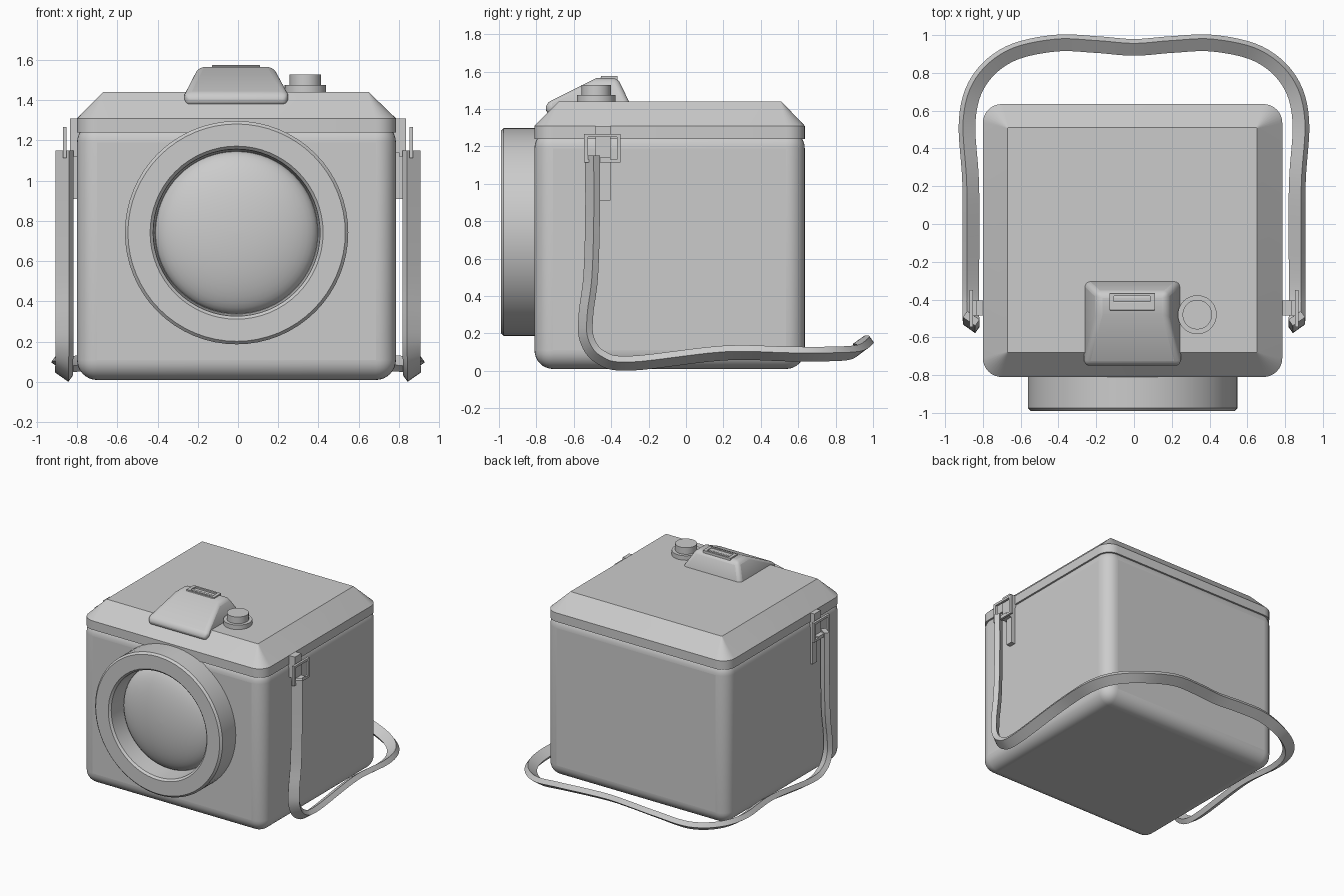
import bpy, bmesh
from math import pi, sin, cos, radians
from mathutils import Vector

cube = bpy.data.objects.get("Cube")
if cube:
    bpy.data.objects.remove(cube, do_unlink=True)

grey = bpy.data.materials.new("light grey")
grey.use_nodes = True
grey.diffuse_color = (0.6, 0.6, 0.6, 1)
grey.node_tree.nodes["Principled BSDF"].inputs["Base Color"].default_value = (0.6, 0.6, 0.6, 1)


def finish(name, bm, bevel=0, segments=3):
    bmesh.ops.recalc_face_normals(bm, faces=bm.faces)
    mesh = bpy.data.meshes.new(name)
    bm.to_mesh(mesh)
    bm.free()
    obj = bpy.data.objects.new(name, mesh)
    bpy.context.collection.objects.link(obj)
    mesh.materials.append(grey)
    if bevel:
        mod = obj.modifiers.new("bevel", "BEVEL")
        mod.width, mod.segments, mod.limit_method = bevel, segments, 'ANGLE'
    bpy.ops.object.select_all(action='DESELECT')
    obj.select_set(True)
    bpy.context.view_layer.objects.active = obj
    bpy.ops.object.shade_smooth_by_angle(angle=radians(32))
    return obj


def loft(name, rings, caps=True, bevel=0, segments=3):
    """Skin a list of closed rings of points."""
    bm = bmesh.new()
    rows = [[bm.verts.new(p) for p in ring] for ring in rings]
    for a, b in zip(rows, rows[1:]):
        for i in range(len(a)):
            j = (i + 1) % len(a)
            bm.faces.new((a[i], a[j], b[j], b[i]))
    if caps:
        bm.faces.new(rows[0])
        bm.faces.new(rows[-1])
    return finish(name, bm, bevel, segments)


def rect(x0, x1, y0, y1, z, r=0, n=8):
    """Rectangle ring, with rounded corners when r is given."""
    if not r:
        return [(x0, y0, z), (x1, y0, z), (x1, y1, z), (x0, y1, z)]
    centres = [(x1 - r, y1 - r), (x0 + r, y1 - r), (x0 + r, y0 + r), (x1 - r, y0 + r)]
    return [(cx + r * cos(a), cy + r * sin(a), z)
            for k, (cx, cy) in enumerate(centres)
            for a in [(k + i / n) * pi / 2 for i in range(n + 1)]]


def box(name, x, y, z, bevel=0, segments=3):
    return loft(name, [rect(*x, *y, h) for h in z], bevel=bevel, segments=segments)


def lathe(name, profile, centre, axis, n=64):
    """Turn (radius, position) pairs round the y or z axis."""
    rings = []
    for r, p in profile:
        circle = [(r * cos(2 * pi * i / n), r * sin(2 * pi * i / n)) for i in range(n)]
        rings.append([(centre[0] + u, p, centre[1] + v) if axis == 'y'
                      else (centre[0] + u, centre[1] + v, p) for u, v in circle])
    return loft(name, rings)


# Case body and chamfered lid
box("body", (-0.8, 0.785), (-0.81, 0.635), (0.01, 1.29), bevel=0.1, segments=8)
side = (-0.8, 0.785, -0.81, 0.635)
loft("lid", [rect(*side, 1.24, 0.1), rect(*side, 1.31, 0.1),
             rect(-0.67, 0.65, -0.68, 0.51, 1.44, 0.004)])

# Lens barrel with tapered opening, and domed glass
lens = (-0.007, 0.742)
lathe("lens_barrel", [(0.555, -0.75), (0.555, -0.975), (0.54, -0.99), (0.43, -0.99),
                      (0.415, -0.975), (0.405, -0.83), (0.395, -0.82)], lens, 'y')
dome = [(0.405 * cos(t * pi / 24), -0.82 - 0.13 * sin(t * pi / 24)) for t in range(12)]
lathe("lens_glass", dome + [(0.002, -0.95)], lens, 'y')

# Viewfinder hump with accessory shoe
loft("viewfinder_hump", [rect(-0.265, 0.248, -0.75, -0.3, 1.375),
                         rect(-0.265, 0.248, -0.75, -0.3, 1.43),
                         rect(-0.195, 0.175, -0.48, -0.365, 1.565)], bevel=0.035, segments=4)
box("shoe_plate", (-0.13, 0.11), (-0.458, -0.41), (1.55, 1.57), bevel=0.006)
for y in (-0.455, -0.382):
    box("shoe_rail", (-0.13, 0.11), (y, y + 0.015), (1.55, 1.575))
for x in (-0.13, 0.085):
    box("shoe_end", (x, x + 0.025), (-0.455, -0.367), (1.55, 1.575))

# Shutter button
lathe("shutter_button", [(0.103, 1.43), (0.103, 1.475), (0.078, 1.475), (0.078, 1.527)],
      (0.335, -0.48), 'z', 40)

# Strap fittings on both sides
for s, label in ((1, "left"), (-1, "right")):
    def span(a, b):
        return tuple(sorted((s * a, s * b)))
    box(label + "_strap_tab", span(0.77, 0.82), (-0.46, -0.405), (0.91, 1.2))
    box(label + "_strap_lug", span(0.77, 0.835), (-0.485, -0.405), (1.14, 1.31))
    box(label + "_ring_pin", span(0.8, 0.87), (-0.485, -0.405), (1.12, 1.14))
    for y in (-0.545, -0.37):
        box(label + "_ring_post", span(0.852, 0.87), (y, y + 0.02), (1.113, 1.267))
    for z in (1.113, 1.249):
        box(label + "_ring_bar", span(0.852, 0.87), (-0.545, -0.35), (z, z + 0.018))

# Strap: right-angled section swept along a smooth path that trails on the floor
half = [Vector(p) for p in (
    (0.862, -0.5, 1.15), (0.862, -0.5, 0.8), (0.862, -0.51, 0.5), (0.862, -0.535, 0.3),
    (0.862, -0.53, 0.17), (0.864, -0.46, 0.075), (0.864, -0.3, 0.04), (0.864, 0.2, 0.095),
    (0.883, 0.55, 0.09), (0.82, 0.76, 0.09), (0.66, 0.9, 0.1), (0.42, 0.957, 0.14),
    (0.2, 0.95, 0.15), (0, 0.935, 0.15))]
knots = half + [Vector((-p.x, p.y, p.z)) for p in reversed(half[:-1])]
knots = [2 * knots[0] - knots[1]] + knots + [2 * knots[-1] - knots[-2]]
path = []
for a, b, c, d in zip(knots, knots[1:], knots[2:], knots[3:]):
    for i in range(6):
        t = i / 6
        path.append(0.5 * (2 * b + (c - a) * t + (2 * a - 5 * b + 4 * c - d) * t ** 2
                           + (3 * b - a - 3 * c + d) * t ** 3))
path.append(knots[-2])
tilt = radians(35)
rings = []
for i, p in enumerate(path):
    t = (path[min(i + 1, len(path) - 1)] - path[max(i - 1, 0)]).normalized()
    if p.y < 0.1:
        out = Vector((1 if p.x > 0 else -1, 0, 0))
    else:
        out = Vector((t.y, -t.x, 0)).normalized()
    up = out.cross(t).normalized()
    wide = (out * cos(tilt) + up * sin(tilt)) * 0.04
    thin = (up * cos(tilt) - out * sin(tilt)) * 0.02
    rings.append([p + wide + thin, p - wide + thin, p - wide - thin, p + wide - thin])
loft("strap", rings)
